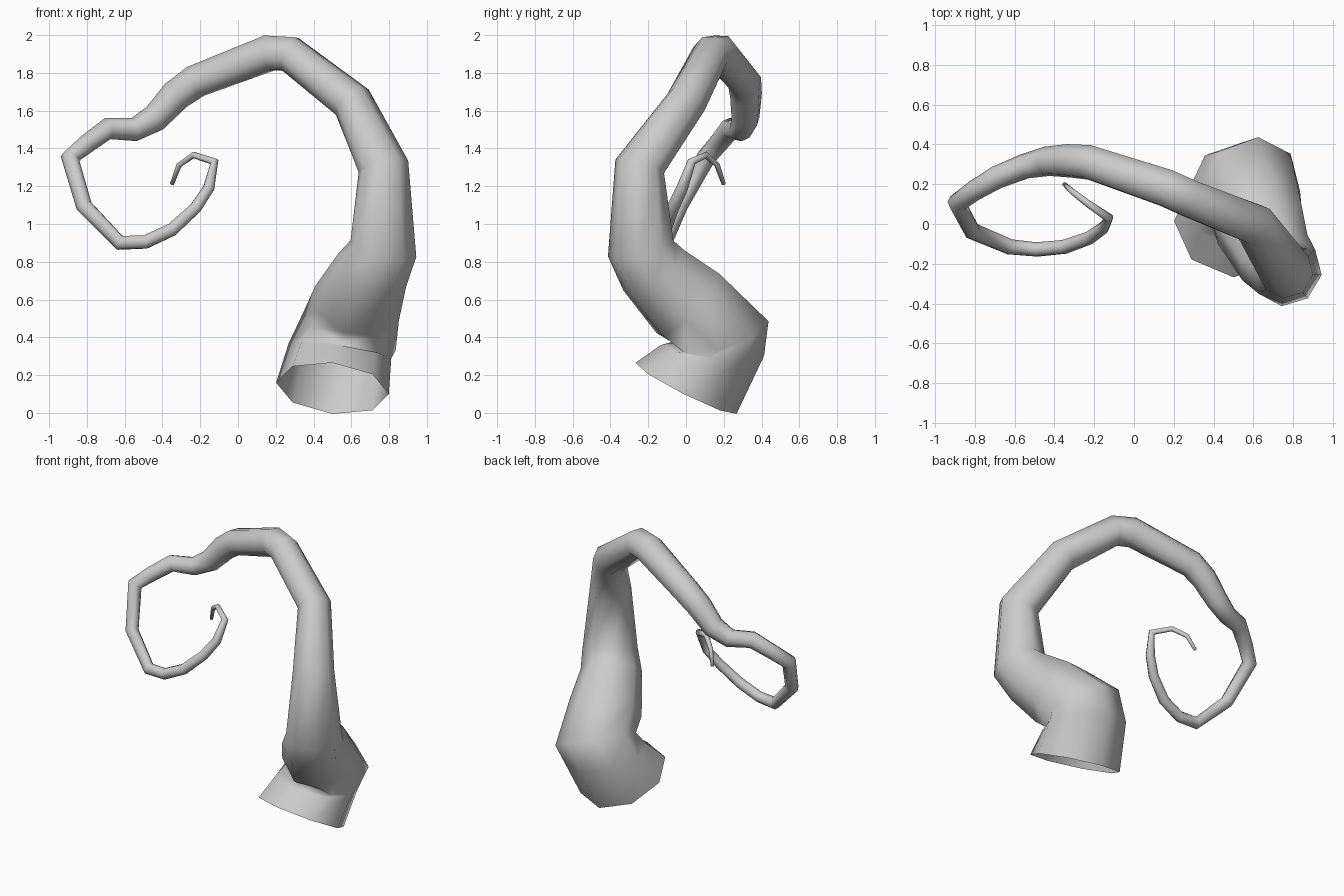
import bpy
import bmesh
import math
from mathutils import Vector

SIDES = 8

default_cube = bpy.data.objects.get("Cube")
if default_cube:
    bpy.data.objects.remove(default_cube, do_unlink=True)


def make_material(name, color):
    material = bpy.data.materials.new(name)
    material.use_nodes = True
    material.diffuse_color = color
    material.node_tree.nodes["Principled BSDF"].inputs["Base Color"].default_value = color
    return material


def path_tangents(centres):
    """Bisecting direction at every point of the centre line."""
    steps = [(b - a).normalized() for a, b in zip(centres, centres[1:])]
    middle = [(a + b).normalized() for a, b in zip(steps, steps[1:])]
    return [steps[0]] + middle + [steps[-1]]


def sweep_tube(name, stations, start_tangents, start_axis, material):
    """Skin a tapering tube along stations of (x, y, z, radius)."""
    centres = [Vector(station[:3]) for station in stations]
    tangents = path_tangents(centres)
    for index, tangent in enumerate(start_tangents):
        tangents[index] = Vector(tangent).normalized()

    bm = bmesh.new()
    rings = []
    axis = Vector(start_axis)
    previous = tangents[0]
    for station, centre, tangent in zip(stations, centres, tangents):
        # Carry the ring's reference axis along without twisting
        axis = previous.rotation_difference(tangent) @ axis
        axis = (axis - tangent * axis.dot(tangent)).normalized()
        side = tangent.cross(axis)
        previous = tangent
        ring = []
        for step in range(SIDES):
            angle = math.tau * step / SIDES
            offset = axis * math.cos(angle) + side * math.sin(angle)
            ring.append(bm.verts.new(centre + offset * station[3]))
        rings.append(ring)

    for lower, upper in zip(rings, rings[1:]):
        for i in range(SIDES):
            j = (i + 1) % SIDES
            bm.faces.new((lower[i], lower[j], upper[j], upper[i]))
    # Close the tip only; the root stays open
    bm.faces.new(rings[-1])
    for face in bm.faces:
        face.smooth = True

    mesh = bpy.data.meshes.new(name)
    bm.to_mesh(mesh)
    bm.free()
    mesh.materials.append(material)
    tube = bpy.data.objects.new(name, mesh)
    bpy.context.collection.objects.link(tube)
    return tube


# Thick root bending forward and then upright
root = [
    (.5, 0, .13, .3), (.54, .14, .33, .275), (.59, .18, .43, .265),
    (.63, .01, .58, .24), (.71, -.17, .755, .2), (.77, -.24, .87, .18),
    (.77, -.245, 1.305, .135),
]
# Arch sweeping over to the right
arch = [
    (.605, 0, 1.645, .11), (.275, .13, 1.9, .1), (.165, .18, 1.905, .1),
    (-.225, .31, 1.755, .09), (-.33, .318, 1.68, .085),
    (-.44, .315, 1.56, .075), (-.55, .29, 1.5, .063),
    (-.69, .235, 1.505, .058), (-.8, .17, 1.425, .052),
]
# Thin curl turning back inward
curl = [
    (-.89, .105, 1.35, .05), (-.815, -.035, 1.095, .044),
    (-.625, -.115, .9, .041), (-.49, -.128, .905, .038),
    (-.35, -.115, .97, .037), (-.225, -.07, 1.085, .034),
    (-.155, -.02, 1.19, .031), (-.125, .03, 1.33, .023),
    (-.235, .105, 1.365, .018), (-.312, .165, 1.312, .015),
    (-.35, .2, 1.21, .011),
]

grey = make_material("plain_grey", (.6, .6, .6, 1))
sweep_tube("tentacle", root + arch + curl,
           start_tangents=[(.11, .45, .89), (.15, .1, 1)],
           start_axis=(0, .89, -.45), material=grey)
